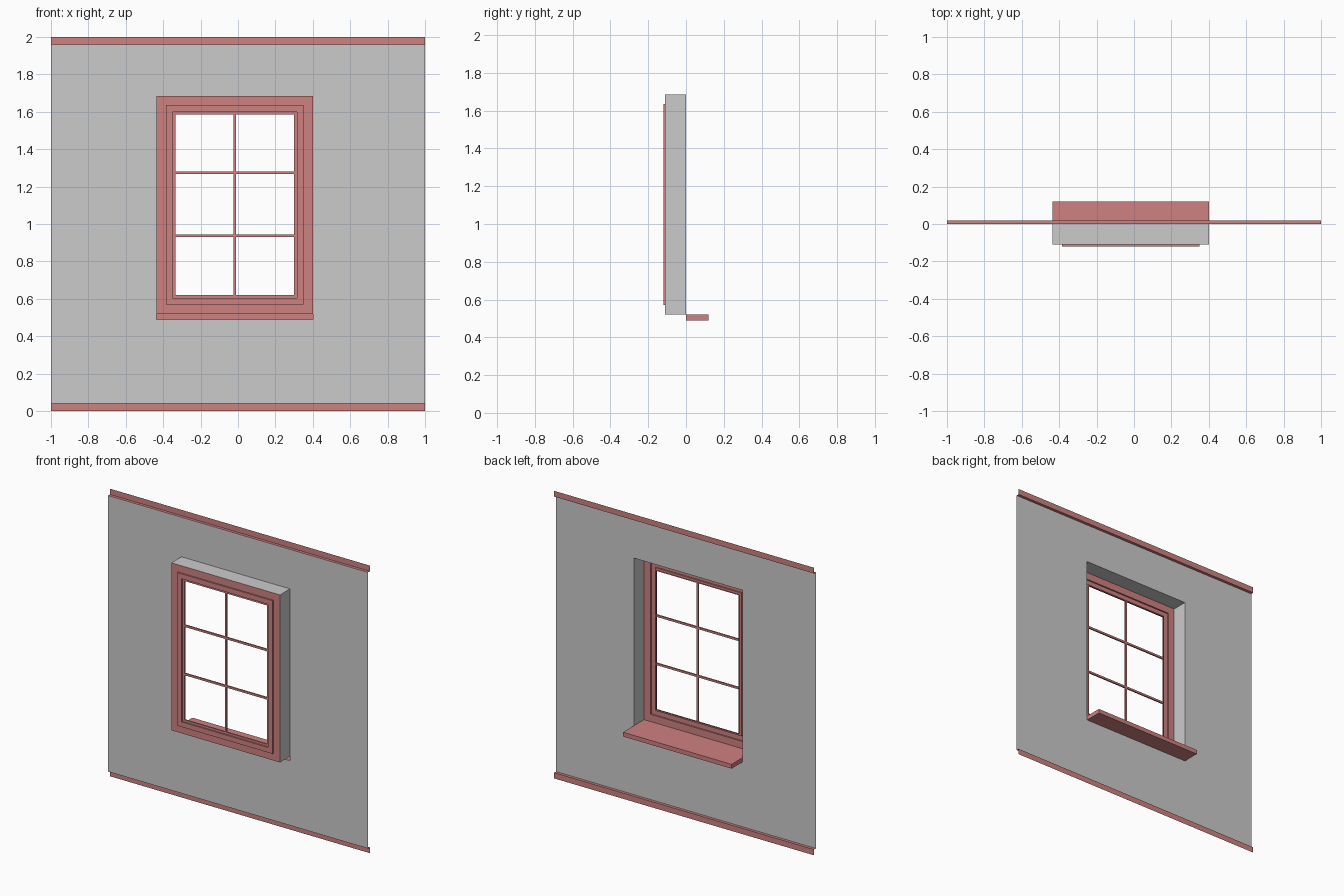
import bpy, bmesh

if "Cube" in bpy.data.objects:
    bpy.data.objects.remove(bpy.data.objects["Cube"])

red = bpy.data.materials.new("red_paint")
red.diffuse_color = (0.62, 0.22, 0.22, 1)
red.use_nodes = True
red.node_tree.nodes["Principled BSDF"].inputs["Base Color"].default_value = red.diffuse_color

X0, X1 = -0.435, 0.40          # window opening
Z0, Z1 = 0.52, 1.685
SILL_Z = 0.49
DEPTH = -0.11                  # outer end of the window recess


def make(name, faces, mat=None):
    """Mesh from corner-point polygons, shared corners welded."""
    bm = bmesh.new()
    for f in faces:
        bm.faces.new([bm.verts.new(p) for p in f])
    bmesh.ops.remove_doubles(bm, verts=bm.verts[:], dist=1e-5)
    me = bpy.data.meshes.new(name)
    bm.to_mesh(me)
    bm.free()
    ob = bpy.data.objects.new(name, me)
    bpy.context.collection.objects.link(ob)
    if mat:
        me.materials.append(mat)
    return ob


def rect(x0, x1, z0, z1, y):
    """Rectangle loop facing +y."""
    return [(x0, y, z0), (x0, y, z1), (x1, y, z1), (x1, y, z0)]


def bridge(a, b):
    """Quads between two rectangle loops."""
    return [(a[i], a[(i + 1) % 4], b[(i + 1) % 4], b[i]) for i in range(4)]


# Wall sheet with the window and sill opening
make("wall", bridge(rect(-1, 1, 0.04, 1.96, 0), rect(X0, X1, SILL_Z, Z1, 0)))

# Recess sides and top
reveal = bridge(rect(X0, X1, Z0, Z1, 0), rect(X0, X1, Z0, Z1, DEPTH))
make("window_reveal", reveal[:3])

# Trim strips: face plus a ledge back to the wall
for name, edge, za, zb in (("floor_trim", 0.04, 0, 0.04), ("top_trim", 1.96, 1.96, 2)):
    ledge = [(-1, 0, edge), (-1, 0.02, edge), (1, 0.02, edge), (1, 0, edge)]
    if edge < 1:
        ledge.reverse()
    make(name, [rect(-1, 1, za, zb, 0.02), ledge[::-1] if edge > 1 else ledge], red)

# Sill: top runs into the recess, back left open
a, b = rect(X0, X1, SILL_Z, Z0, 0.12), rect(X0, X1, SILL_Z, Z0, 0)
floor = [(X0, DEPTH, Z0), (X1, DEPTH, Z0), (X1, 0, Z0), (X0, 0, Z0)]
make("window_sill", [a, floor] + [q[::-1] for q in bridge(a, b)], red)

# Stepped frame shell: (inset from the opening, y)
steps = [(0, DEPTH), (0.05, DEPTH), (0.05, -0.12), (0.085, -0.12), (0.085, DEPTH),
         (0.1, DEPTH), (0.1, -0.10)]
loops = [rect(X0 + i, X1 - i, Z0 + i, Z1 - i, y) for i, y in steps]
make("window_frame", [q for p, n in zip(loops, loops[1:]) for q in bridge(p, n)], red)


def bar(name, x0, x1, z0, z1):
    a, b = rect(x0, x1, z0, z1, -0.10), rect(x0, x1, z0, z1, DEPTH)
    make(name, [a, b[::-1]] + [q[::-1] for q in bridge(a, b)], red)


# Glazing bars
xm, w = (X0 + X1) / 2, 0.007
bar("vertical_bar", xm - w, xm + w, Z0 + 0.1, Z1 - 0.1)
for i, z in enumerate((0.937, 1.273)):
    bar(f"cross_bar_{i + 1}", X0 + 0.1, X1 - 0.1, z - w, z + w)
